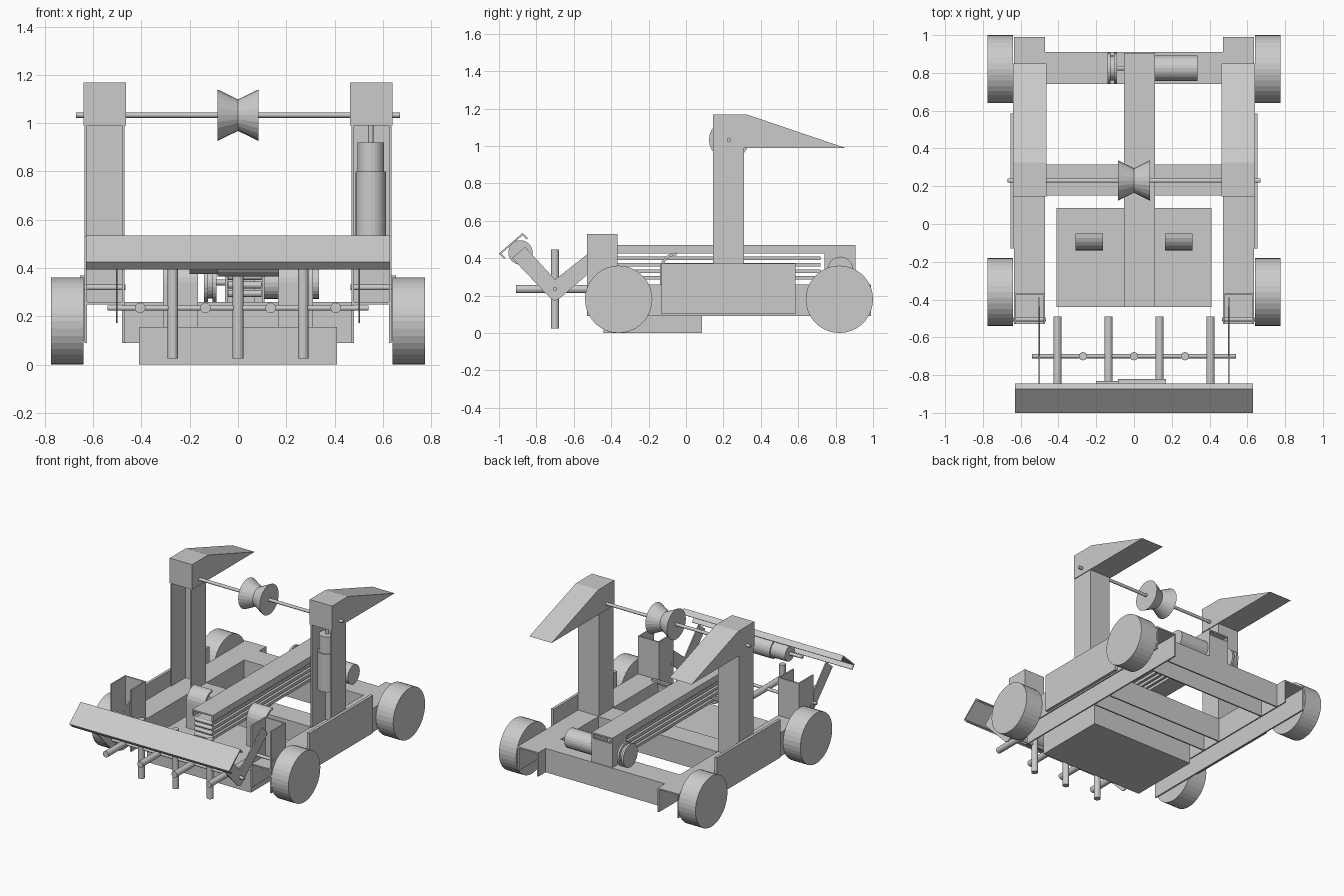
import bpy, bmesh, math
from mathutils import Vector, Matrix

if "Cube" in bpy.data.objects:
    bpy.data.objects.remove(bpy.data.objects["Cube"])


def finish(name, bm):
    bmesh.ops.recalc_face_normals(bm, faces=bm.faces)
    me = bpy.data.meshes.new(name)
    bm.to_mesh(me)
    bm.free()
    ob = bpy.data.objects.new(name, me)
    bpy.context.collection.objects.link(ob)
    return ob


def prism(name, pts, axis, a, b):
    """Extrude a 2D profile along an axis: x -> (y,z), y -> (x,z), z -> (x,y)."""
    place = {'x': lambda p, t: (t, p[0], p[1]),
             'y': lambda p, t: (p[0], t, p[1]),
             'z': lambda p, t: (p[0], p[1], t)}[axis]
    bm = bmesh.new()
    face = bm.faces.new([bm.verts.new(place(p, a)) for p in pts])
    ext = bmesh.ops.extrude_face_region(bm, geom=[face])
    verts = [v for v in ext['geom'] if isinstance(v, bmesh.types.BMVert)]
    bmesh.ops.translate(bm, verts=verts, vec=Vector(place((0, 0), b - a)))
    return finish(name, bm)


def box(name, x0, x1, y0, y1, z0, z1):
    return prism(name, [(x0, y0), (x1, y0), (x1, y1), (x0, y1)], 'z', z0, z1)


def u_profile(a0, a1, b_open, b_web, t=0.01):
    """U section, open at b_open and closed at b_web."""
    w = b_web + (t if b_open > b_web else -t)
    return [(a0, b_open), (a0, b_web), (a1, b_web), (a1, b_open),
            (a1 - t, b_open), (a1 - t, w), (a0 + t, w), (a0 + t, b_open)]


def lathe_x(name, rings, y, z, n=24, upright_at=None):
    """Stack of (position, radius) rings along x, or along z at upright_at x."""
    bm = bmesh.new()
    loops = []
    for p, r in rings:
        ring = []
        for i in range(n):
            t = 2 * math.pi * i / n
            c, s = r * math.cos(t), r * math.sin(t)
            co = (p, y + c, z + s) if upright_at is None else (upright_at + c, y + s, p)
            ring.append(bm.verts.new(co))
        loops.append(ring)
    for l0, l1 in zip(loops, loops[1:]):
        for i in range(n):
            bm.faces.new((l0[i], l0[(i + 1) % n], l1[(i + 1) % n], l1[i]))
    bm.faces.new(loops[0])
    bm.faces.new(loops[-1])
    return finish(name, bm)


def rod(name, p, q, r, n=16):
    p, q = Vector(p), Vector(q)
    bm = bmesh.new()
    m = Matrix.Translation((p + q) / 2) @ (q - p).to_track_quat('Z', 'Y').to_matrix().to_4x4()
    bmesh.ops.create_cone(bm, cap_ends=True, segments=n, radius1=r, radius2=r,
                          depth=(q - p).length, matrix=m)
    return finish(name, bm)


# Parts repeated on both sides
for s, side in ((-1, "left"), (1, "right")):
    a, b = sorted((s * 0.47, s * 0.635))
    # side rail, an inverted channel
    prism(f"side_rail_{side}", u_profile(a, b, 0.09, 0.26), 'y', -0.53, 0.99)
    # front bracket and tall upright, channels open to the front
    prism(f"front_bracket_{side}", u_profile(a, b, -0.53, -0.365), 'z', 0.26, 0.53)
    prism(f"upright_{side}", u_profile(a, b, 0.145, 0.31), 'z', 0.26, 1.0)
    # pointed hook head
    prism(f"hook_{side}", [(0.145, 0.99), (0.145, 1.168), (0.325, 1.168), (0.85, 0.99)],
          'x', s * 0.464, s * 0.64)
    # number-plate panel
    prism(f"side_panel_{side}", [(-0.13, 0.10), (0.585, 0.10), (0.585, 0.37), (-0.13, 0.37)],
          'x', s * 0.635, s * 0.655)
    # wheels
    for y, end in ((-0.36, "front"), (0.82, "rear")):
        rod(f"wheel_{end}_{side}", (s * 0.64, y, 0.18), (s * 0.775, y, 0.18), 0.18, 36)
    # bent intake arm and its pivot
    prism(f"intake_arm_{side}",
          [(-0.93, 0.40), (-0.725, 0.185), (-0.70, 0.172), (-0.675, 0.185), (-0.39, 0.43),
           (-0.44, 0.49), (-0.70, 0.285), (-0.86, 0.46)],
          'x', s * 0.498, s * 0.506)
    rod(f"arm_pivot_{side}", (s * 0.465, -0.505, 0.32), (s * 0.64, -0.505, 0.32), 0.011)
    # curved deflector plate over the battery tray
    outer, inner = [(-0.14, 0.155)], [(-0.125, 0.155)]
    for i in range(7):
        t = math.pi - i * math.pi / 12
        outer.append((-0.05 + 0.09 * math.cos(t), 0.34 + 0.09 * math.sin(t)))
        inner.append((-0.05 + 0.075 * math.cos(t), 0.34 + 0.075 * math.sin(t)))
    prism(f"deflector_{side}", outer + inner[::-1], 'x', s * 0.165, s * 0.31)

# Cross members, inverted channels
for y0, y1, nm in ((0.15, 0.315, "middle"), (0.74, 0.91, "rear")):
    prism(f"cross_beam_{nm}", u_profile(y0, y1, 0.09, 0.26), 'x', -0.47, 0.47)

# Electronics box slung under the frame
box("belly_box", -0.41, 0.41, -0.44, 0.085, 0.0, 0.157)

# Central slide: post, top channel and stacked runners
CX0, CX1 = -0.053, 0.11
prism("slide_rear_post", u_profile(CX0, CX1, 0.74, 0.905), 'z', 0.26, 0.43)
prism("slide_top_channel", u_profile(CX0, CX1, 0.425, 0.47), 'y', -0.44, 0.905)
for i, z in enumerate((0.285, 0.32, 0.355, 0.39)):
    box(f"slide_runner_{i}", CX0 + 0.012, CX1 - 0.012, -0.42, 0.72, z, z + 0.02)
    rod(f"slide_roller_{i}", (CX0 + 0.012, -0.42, z + 0.01), (CX1 - 0.012, -0.42, z + 0.01), 0.014)
box("slide_front_support", CX0 + 0.04, CX1 - 0.04, 0.17, 0.29, 0.26, 0.43)

# Rear drive motor and pulley
lathe_x("slide_motor", [(0.11, 0.068), (0.335, 0.068)], 0.825, 0.34)
lathe_x("slide_pulley", [(-0.14, 0.082), (-0.125, 0.082), (-0.125, 0.066),
                         (-0.105, 0.066), (-0.105, 0.082), (-0.09, 0.082)], 0.825, 0.34)
rod("pulley_shaft", (-0.14, 0.825, 0.34), (0.12, 0.825, 0.34), 0.012)

# Upper axle with waisted spool
rod("spool_axle", (-0.67, 0.23, 1.033), (0.67, 0.23, 1.033), 0.011)
lathe_x("spool", [(-0.085, 0.107), (0, 0.065), (0.085, 0.107)], 0.23, 1.033)

# Motor standing inside the right upright
lathe_x("upright_motor", [(0.53, 0.063), (0.80, 0.063), (0.80, 0.055), (0.92, 0.055),
                          (0.92, 0.011), (0.99, 0.011)], 0.22, 0, upright_at=0.55)

# Tilted bumper channel with its motor
prism("bumper_channel",
      [(-0.972, 0.395), (-1.0, 0.425), (-0.873, 0.535), (-0.845, 0.505),
       (-0.852, 0.499), (-0.874, 0.522), (-0.987, 0.424), (-0.965, 0.401)],
      'x', -0.63, 0.63)
lathe_x("intake_motor", [(-0.30, 0.011), (-0.20, 0.011), (-0.20, 0.055), (-0.085, 0.055),
                         (-0.085, 0.065), (0.17, 0.065)], -0.885, 0.43)

# Intake axle with alternating crossed pipes
rod("intake_axle", (-0.54, -0.70, 0.235), (0.54, -0.70, 0.235), 0.011)
for i in range(7):
    x = -0.405 + i * 0.135
    if i % 2:
        rod(f"intake_pipe_{i}", (x, -0.70, 0.025), (x, -0.70, 0.445), 0.022)
    else:
        rod(f"intake_pipe_{i}", (x, -0.91, 0.235), (x, -0.49, 0.235), 0.022)
